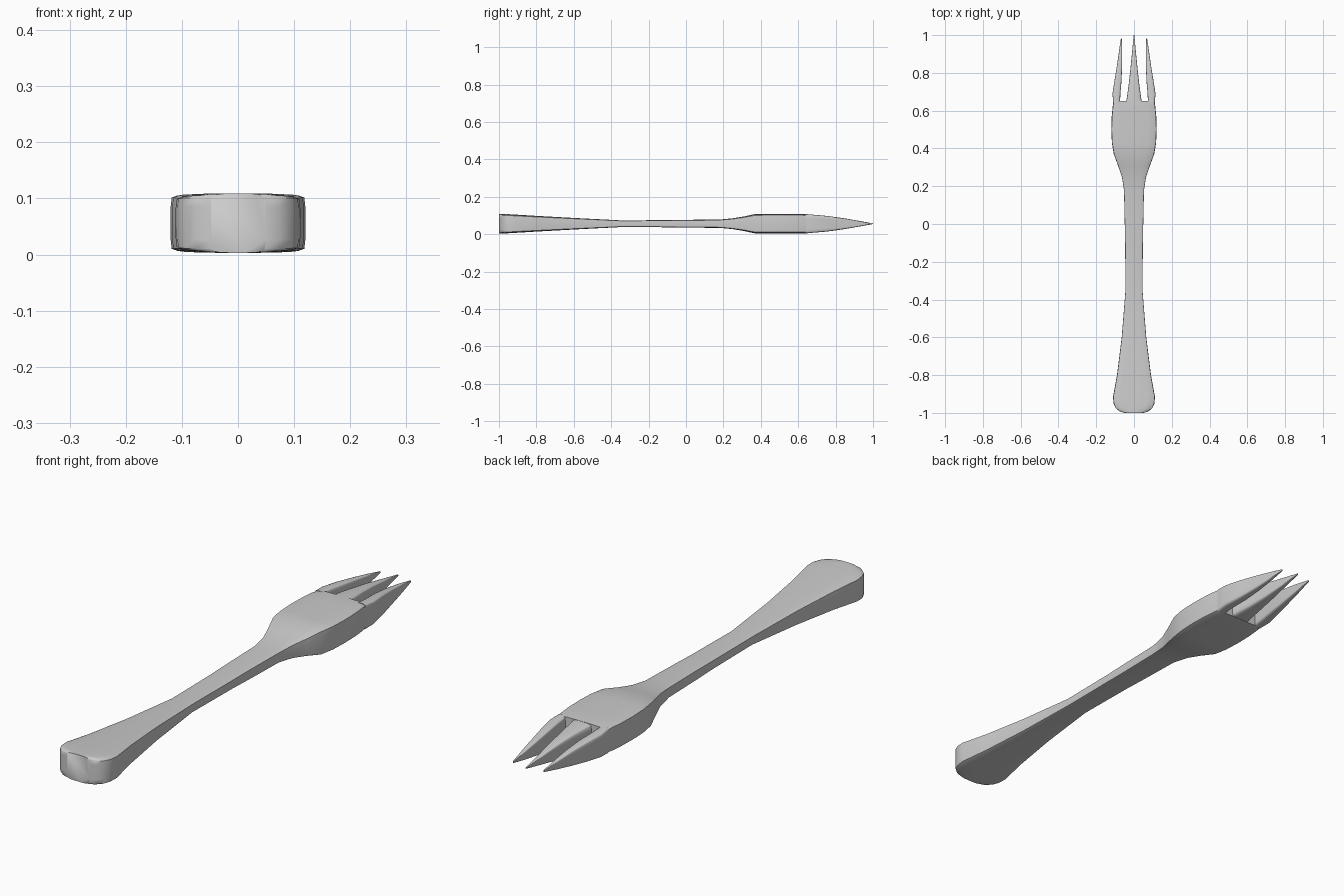
import bpy, bmesh, math

if "Cube" in bpy.data.objects:
    bpy.data.objects.remove(bpy.data.objects["Cube"])

MID = 0.056  # height of the fork's centre plane
# Crowned slab cross-section, as fractions of half width and half height
QUARTER = [(1, 0.55), (0.985, 0.86), (0.9, 0.93), (0.62, 0.985), (0.2, 1)]
SECTION = (QUARTER + [(-x, z) for x, z in reversed(QUARTER)]
           + [(-x, -z) for x, z in QUARTER]
           + [(x, -z) for x, z in reversed(QUARTER)])


def loft(name, stations):
    """Skin sections given as (y, left x, right x, half height)."""
    bm = bmesh.new()
    rings = []
    for y, a, b, h in stations:
        c, w = (a + b) / 2, (b - a) / 2
        rings.append([bm.verts.new((c + w * x, y, MID + h * z)) for x, z in SECTION])
    n = len(SECTION)
    for r, s in zip(rings, rings[1:]):
        for i in range(n):
            bm.faces.new((r[i], r[(i + 1) % n], s[(i + 1) % n], s[i]))
    bm.faces.new(rings[0])
    bm.faces.new(rings[-1])
    bmesh.ops.recalc_face_normals(bm, faces=bm.faces[:])
    mesh = bpy.data.meshes.new(name)
    bm.to_mesh(mesh)
    bm.free()
    obj = bpy.data.objects.new(name, mesh)
    bpy.context.collection.objects.link(obj)
    bpy.ops.object.select_all(action='DESELECT')
    obj.select_set(True)
    bpy.context.view_layer.objects.active = obj
    bpy.ops.object.shade_smooth_by_angle(angle=math.radians(50))
    return obj


# Handle, neck and head: y, half width, half height
body = [(-1, 0.05, 0.053), (-0.993, 0.075, 0.053), (-0.975, 0.097, 0.052),
        (-0.95, 0.108, 0.051), (-0.915, 0.111, 0.049), (-0.8, 0.09, 0.042),
        (-0.6, 0.065, 0.031), (-0.35, 0.045, 0.018), (-0.1, 0.047, 0.019),
        (0.0, 0.049, 0.021), (0.18, 0.053, 0.022), (0.25, 0.064, 0.029),
        (0.31, 0.085, 0.039), (0.37, 0.107, 0.052), (0.43, 0.117, 0.053),
        (0.5, 0.12, 0.053), (0.57, 0.118, 0.053), (0.62, 0.113, 0.053),
        (0.65, 0.109, 0.051)]
loft("handle_and_head", [(y, -w, w, h) for y, w, h in body])

# Middle tine
middle = [(0.64, 0.042, 0.051), (0.68, 0.036, 0.048), (0.74, 0.028, 0.043),
          (0.82, 0.019, 0.033), (0.91, 0.01, 0.018), (1.0, 0.002, 0.002)]
loft("middle_tine", [(y, -w, w, h) for y, w, h in middle])

# Outer tines: y, inner x, outer x, half height
outer = [(0.64, 0.074, 0.11, 0.051), (0.69, 0.072, 0.114, 0.047),
         (0.76, 0.066, 0.103, 0.041), (0.84, 0.063, 0.09, 0.03),
         (0.91, 0.063, 0.08, 0.018), (0.985, 0.065, 0.069, 0.003)]
loft("right_tine", outer)
loft("left_tine", [(y, -b, -a, h) for y, a, b, h in outer])
